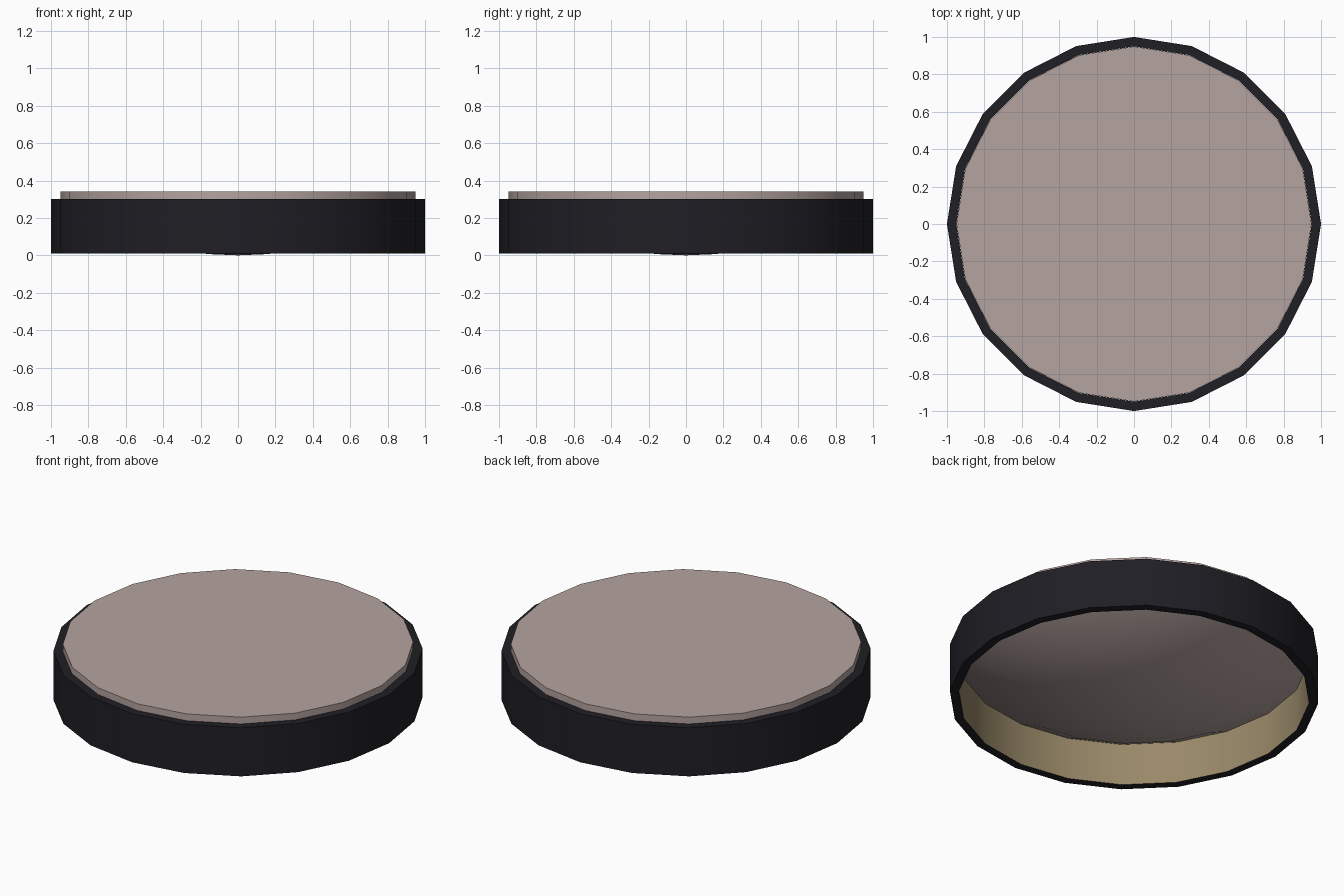
import bpy, bmesh, math

if "Cube" in bpy.data.objects:
    bpy.data.objects.remove(bpy.data.objects["Cube"])

SIDES = 20

def material(name, rgb):
    m = bpy.data.materials.new(name)
    m.diffuse_color = (*rgb, 1)
    m.use_nodes = True
    m.node_tree.nodes["Principled BSDF"].inputs["Base Color"].default_value = m.diffuse_color
    return m

def lathe(name, profile, mats, closed=False, face_mats=None):
    """Revolve (radius, z) points around z; radius 0 becomes a pole."""
    bm = bmesh.new()
    rings = []
    for r, z in profile:
        n = 1 if r == 0 else SIDES
        rings.append([bm.verts.new((r * math.cos(math.tau * i / SIDES),
                                    r * math.sin(math.tau * i / SIDES), z)) for i in range(n)])
    for k in range(len(rings) if closed else len(rings) - 1):
        a, b = rings[k], rings[(k + 1) % len(rings)]
        for i in range(SIDES):
            j = (i + 1) % SIDES
            quad = [a[i % len(a)], a[j % len(a)], b[j % len(b)], b[i % len(b)]]
            f = bm.faces.new(list(dict.fromkeys(quad)))
            f.material_index = face_mats[k] if face_mats else 0
    if not closed:
        bm.faces.new(rings[-1])  # flat cap
    bmesh.ops.recalc_face_normals(bm, faces=bm.faces)
    me = bpy.data.meshes.new(name)
    bm.to_mesh(me)
    bm.free()
    for m in mats:
        me.materials.append(m)
    ob = bpy.data.objects.new(name, me)
    bpy.context.collection.objects.link(ob)
    bpy.ops.object.select_all(action='DESELECT')
    ob.select_set(True)
    bpy.context.view_layer.objects.active = ob
    bpy.ops.object.shade_smooth_by_angle(angle=math.radians(30))
    return ob

dark = material("dark_rim", (0.014, 0.013, 0.018))
olive = material("inner_lining", (0.32, 0.25, 0.14))
pink = material("pad", (0.46, 0.37, 0.35))

# Outer band: dark outside, lined inside
lathe("rim", [(1, 0.01), (1, 0.30), (0.95, 0.30), (0.95, 0.01)],
      [dark, olive], closed=True, face_mats=[0, 0, 1, 0])

# Pad: flat top, shallow dome bulging down to the ground
SAG, R = 0.26, 0.949
big = (R * R + SAG * SAG) / (2 * SAG)
radii = [R * i / 6 for i in range(7)]
dome = [(r, big - math.sqrt(big * big - r * r)) for r in radii]
lathe("pad", dome + [(R, 0.34)], [pink])
